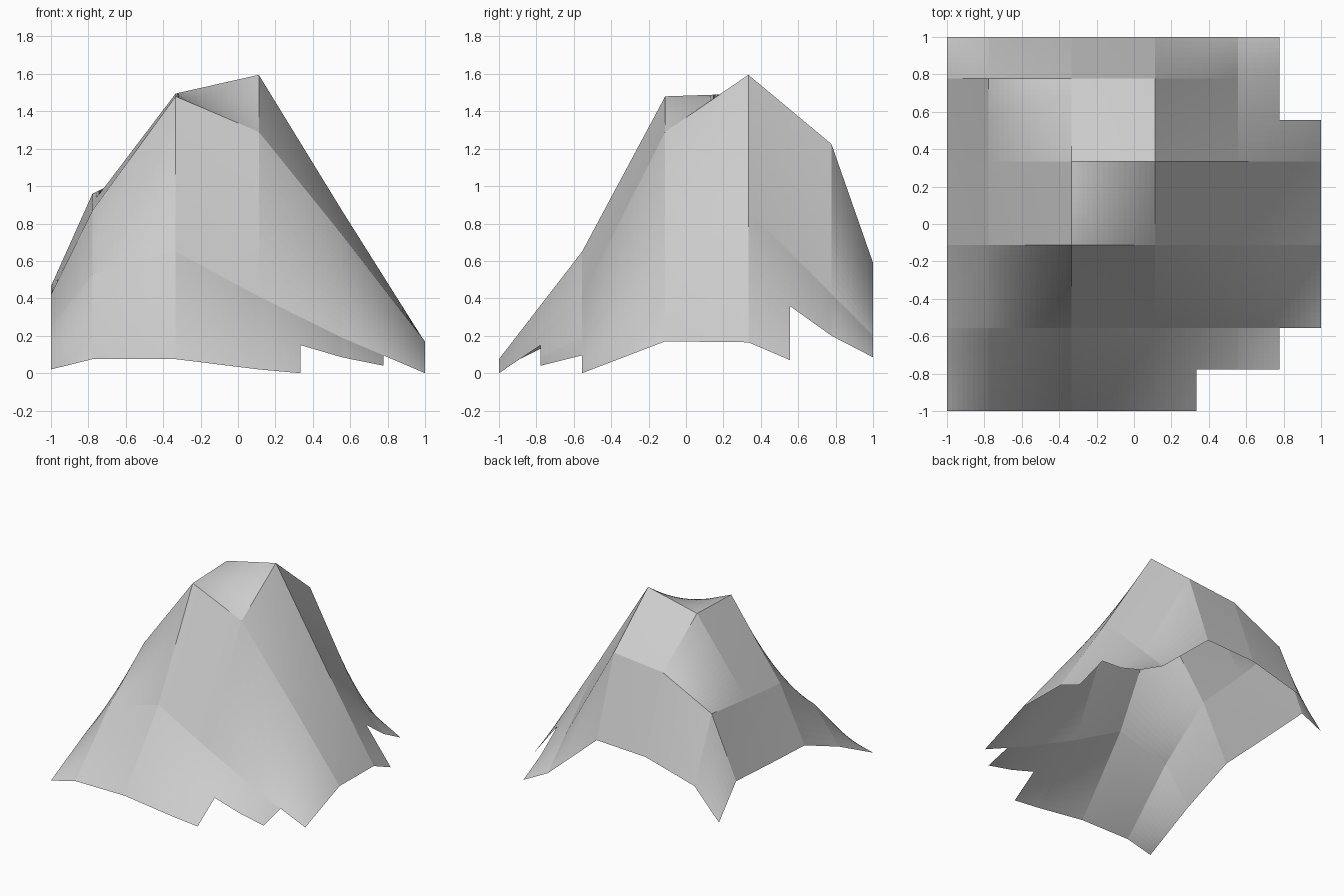
import bpy
import bmesh

cube = bpy.data.objects.get("Cube")
if cube:
    bpy.data.objects.remove(cube, do_unlink=True)

UNIT = 2 / 9          # half of one terrain cell
STEPS = 8             # fine faces per half cell

# Terrain control lines and heights, one row per y line from front to back
X_LINES = [-1 + UNIT * k for k in (0, 1, 3, 5, 7, 9)]
Y_LINES = [-1 + UNIT * k for k in (0, 2, 4, 6, 8, 9)]
HEIGHTS = [
    (.02, .075, .075, .02, -.02, -.01),
    (.24, .53, .65, .41, .19, 0),
    (.42, .87, 1.48, 1.29, .74, .17),
    (.44, .91, 1.495, 1.595, .87, .165),
    (.465, .96, 1.18, 1.225, .425, -.025),
    (.21, .45, .57, .59, .2, -.03),
]


def locate(lines, value):
    """Return the cell index and the fraction across that cell."""
    i = max(k for k in range(len(lines) - 1) if k == 0 or lines[k] <= value + 1e-5)
    return i, (value - lines[i]) / (lines[i + 1] - lines[i])


def height(x, y):
    """Blend the four corner heights of the cell."""
    i, s = locate(X_LINES, x)
    j, t = locate(Y_LINES, y)
    near = HEIGHTS[j][i] * (1 - s) + HEIGHTS[j][i + 1] * s
    far = HEIGHTS[j + 1][i] * (1 - s) + HEIGHTS[j + 1][i + 1] * s
    return near * (1 - t) + far * t


def in_notch(x, y):
    """Missing squares along the right-hand corners."""
    front_strip = x > 1 - 3 * UNIT and y < -1 + UNIT
    front_corner = x > 1 - UNIT and y < -1 + 2 * UNIT
    back_corner = x > 1 - UNIT and y > 1 - 2 * UNIT
    return front_strip or front_corner or back_corner


# Mountain surface
bm = bmesh.new()
bmesh.ops.create_grid(bm, x_segments=9 * STEPS, y_segments=9 * STEPS, size=1)
for v in bm.verts:
    v.co.z = height(v.co.x, v.co.y)
gone = [f for f in bm.faces if in_notch(*f.calc_center_median().xy)]
bmesh.ops.delete(bm, geom=gone, context='FACES')

mesh = bpy.data.meshes.new("mountain_surface")
bm.to_mesh(mesh)
bm.free()
mountain = bpy.data.objects.new("mountain_surface", mesh)
bpy.context.collection.objects.link(mountain)

# Stone colour
stone = bpy.data.materials.new("grey_stone")
stone.use_nodes = True
color = (.6, .6, .6, 1)
stone.diffuse_color = color
stone.node_tree.nodes["Principled BSDF"].inputs["Base Color"].default_value = color
mesh.materials.append(stone)
